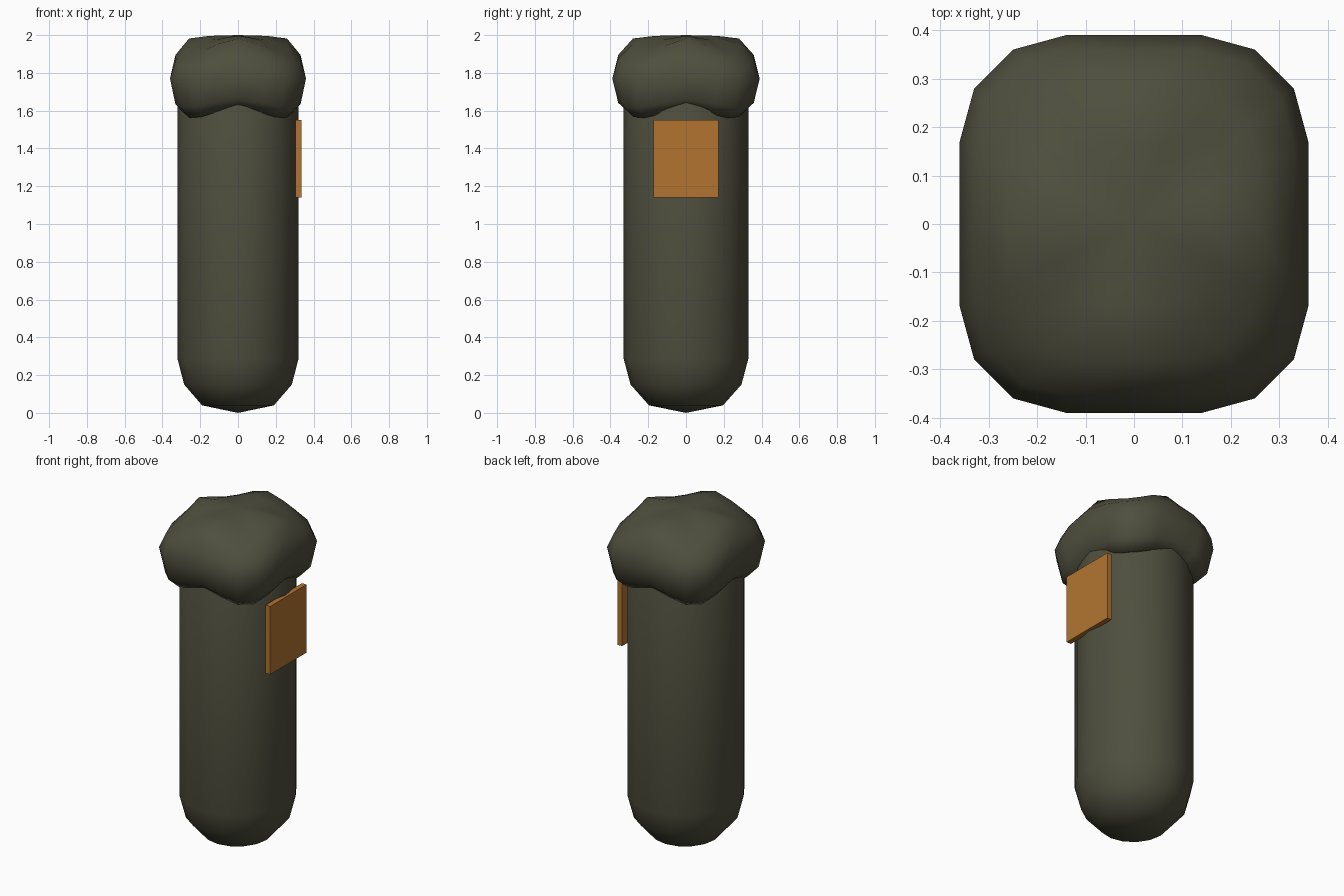
import bpy, bmesh, math

if "Cube" in bpy.data.objects:
    bpy.data.objects.remove(bpy.data.objects["Cube"])


def material(name, rgb):
    m = bpy.data.materials.new(name)
    m.diffuse_color = (*rgb, 1)
    m.use_nodes = True
    m.node_tree.nodes["Principled BSDF"].inputs["Base Color"].default_value = m.diffuse_color
    return m


OLIVE = material("dark olive", (0.078, 0.078, 0.049))
ORANGE = material("burnt orange", (0.45, 0.175, 0.03))


def loft(name, rings, bottom, top, mat):
    """Skin a stack of closed rings (bottom to top) and close both ends with a pole."""
    bm = bmesh.new()
    loops = [[bm.verts.new(p) for p in ring] for ring in rings]
    n = len(loops[0])
    for a, b in zip(loops, loops[1:]):
        for i in range(n):
            j = (i + 1) % n
            bm.faces.new((a[i], a[j], b[j], b[i]))
    lo, hi = bm.verts.new((0, 0, bottom)), bm.verts.new((0, 0, top))
    for i in range(n):
        j = (i + 1) % n
        bm.faces.new((lo, loops[0][j], loops[0][i]))
        bm.faces.new((hi, loops[-1][i], loops[-1][j]))
    bmesh.ops.recalc_face_normals(bm, faces=bm.faces)
    for f in bm.faces:
        f.smooth = True
    me = bpy.data.meshes.new(name)
    bm.to_mesh(me)
    bm.free()
    me.materials.append(mat)
    ob = bpy.data.objects.new(name, me)
    bpy.context.collection.objects.link(ob)
    return ob


# Body: slightly oval tube with a rounded bottom and a domed top hidden in the cap
SIDES = 16
profile = [(0.19, 0.04), (0.285, 0.15), (0.32, 0.285), (0.32, 1.62),
           (0.27, 1.76), (0.17, 1.86)]
body_rings = [[(r * math.cos(math.tau * i / SIDES),
                r * 1.03 * math.sin(math.tau * i / SIDES), z) for i in range(SIDES)]
              for r, z in profile]
loft("body", body_rings, 0.0, 1.89, OLIVE)

# Cap: rounded-square cushion whose corners droop above and below
quarter = [(0.36, 0.0), (0.36, 0.17), (0.33, 0.28), (0.25, 0.36), (0.14, 0.39)]
mirror_q = [(-x, y) for x, y in reversed(quarter[1:])]
half = quarter + [(0.0, 0.39)] + mirror_q
outline = half + [(-x, -y) for x, y in half]


def cap_ring(scale, z, droop):
    ring = []
    for x, y in outline:
        corner = (2 * x * y / (x * x + y * y)) ** 2
        ring.append((x * scale, y * scale, z - droop * corner))
    return ring


# scale, height at the middle of the sides, extra drop at the corners
cap = [(0.50, 1.63, 0.03), (0.78, 1.615, 0.055), (0.92, 1.66, 0.045),
       (1.00, 1.77, 0.0), (0.92, 1.895, 0.05), (0.72, 1.982, 0.07),
       (0.42, 1.996, 0.02)]
loft("cap", [cap_ring(*c) for c in cap], 1.64, 2.0, OLIVE)

# Patch: flat square plate on the right side
bpy.ops.mesh.primitive_cube_add(size=1, location=(0.32, 0, 1.345))
patch = bpy.context.object
patch.name = "side_patch"
patch.scale = (0.03, 0.345, 0.41)
bpy.ops.object.transform_apply(location=False, rotation=False, scale=True)
patch.data.materials.append(ORANGE)
